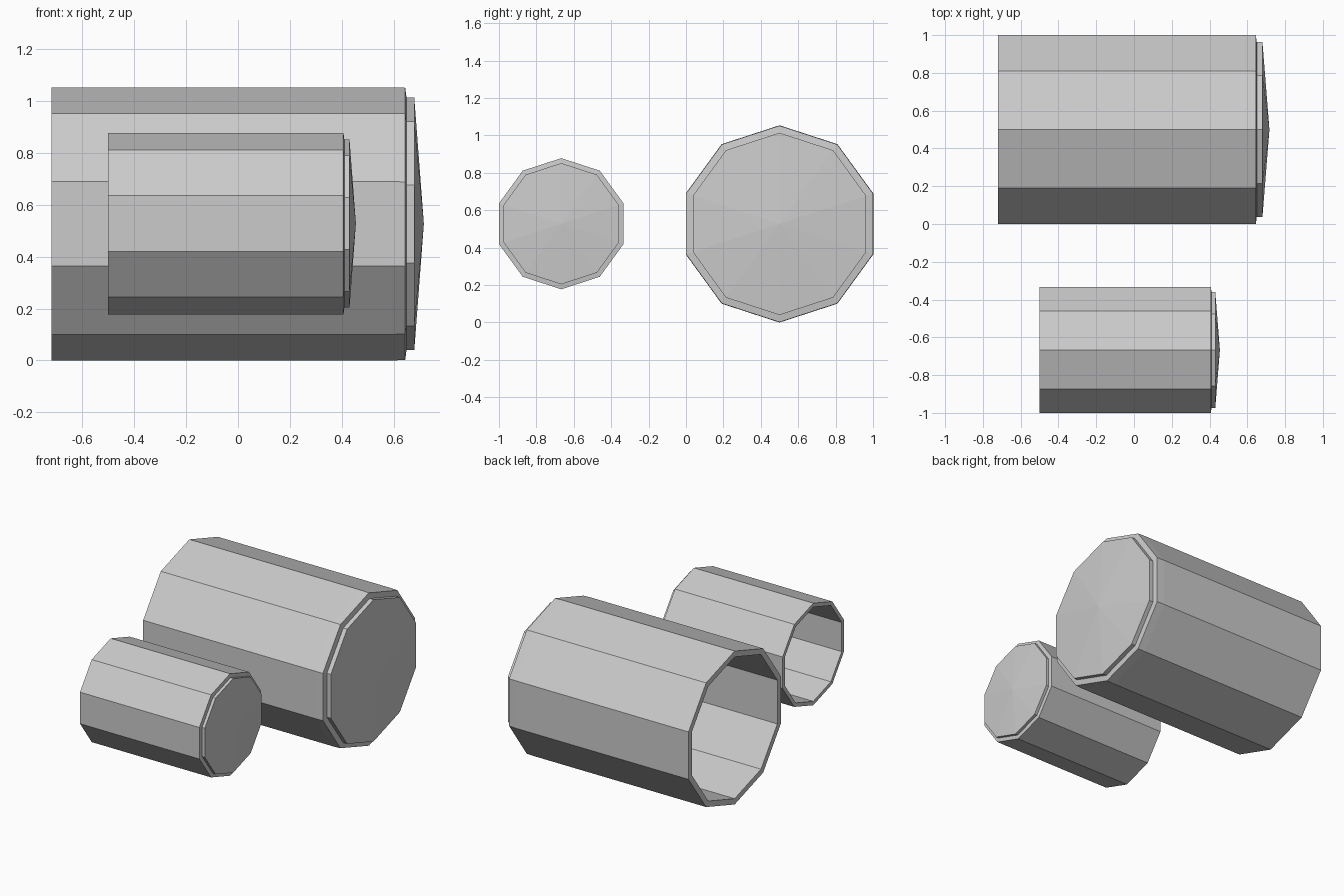
import bpy, bmesh
from math import cos, sin, pi

if "Cube" in bpy.data.objects:
    bpy.data.objects.remove(bpy.data.objects["Cube"])

SIDES = 10

# Half-section of the open tube: (x, radius), from the tip of the cap,
# over the outside, round the open rim and back along the inside
PROFILE = [
    (0.717, 0.0),
    (0.68, 0.487), (0.65, 0.487),      # raised cap with shallow cone
    (0.645, 0.525), (0.59, 0.527),     # shoulder
    (-0.72, 0.527), (-0.72, 0.487),    # outer wall and open rim
    (0.61, 0.487), (0.64, 0.45),       # inner wall
    (0.68, 0.0),                       # inside of the cap
]


def make_tube(name, location, scale, profile):
    """Spin the half-section round the x axis with flat sides."""
    bm = bmesh.new()
    rings = []
    for x, r in profile:
        count = 1 if r == 0 else SIDES
        rings.append([bm.verts.new((x * scale,
                                    r * scale * sin(2 * pi * k / SIDES),
                                    r * scale * cos(2 * pi * k / SIDES)))
                      for k in range(count)])
    for a, b in zip(rings, rings[1:]):
        for k in range(SIDES):
            n = (k + 1) % SIDES
            if len(a) == 1:
                bm.faces.new((a[0], b[k], b[n]))
            elif len(b) == 1:
                bm.faces.new((a[k], b[0], a[n]))
            else:
                bm.faces.new((a[k], b[k], b[n], a[n]))
    bmesh.ops.recalc_face_normals(bm, faces=bm.faces)
    mesh = bpy.data.meshes.new(name)
    bm.to_mesh(mesh)
    bm.free()
    obj = bpy.data.objects.new(name, mesh)
    obj.location = location
    bpy.context.collection.objects.link(obj)
    return obj


# Large tube at the back, standing on the ground
make_tube("large_tube", (0, 0.5, 0.527), 1.0, PROFILE)

# Small tube in front, on the same axis height, without the extra shoulder loop
small_profile = [(x, 0.527 if r == 0.525 else r) for x, r in PROFILE if x != 0.59]
make_tube("small_tube", (-0.022, -0.667, 0.528), 0.665, small_profile)
